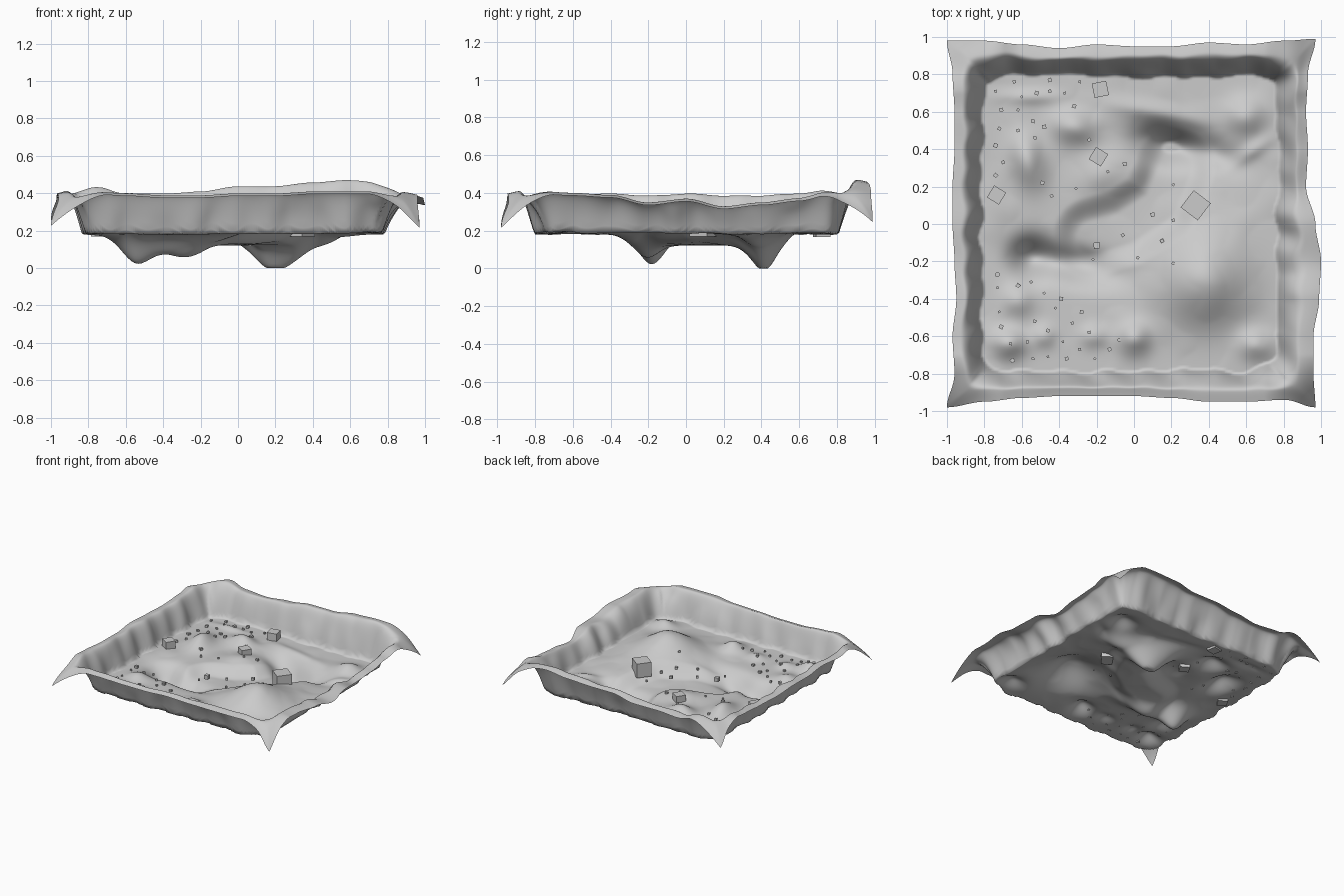
import bpy, bmesh, math, random
from mathutils import Matrix, Vector, noise

random.seed(4)


def smooth(a, b, t):
    t = min(max((t - a) / (b - a), 0), 1)
    return t * t * (3 - 2 * t)


def table(vals, t):
    # smooth interpolation through values spread evenly from -1 to 1
    f = min(max((t + 1) / 2, 0), 0.9999) * (len(vals) - 1)
    i = int(f)
    return vals[i] + (vals[i + 1] - vals[i]) * smooth(0, 1, f - i)


# outer edge distance and rim crest height along each side
EDGE = {
    "left": [1.0, .96, .97, .95, .96, .97, .97, .96, .96, .97, 1.0],
    "right": [.97, .96, .96, .99, 1.0, .97, .92, .93, .92, .93, .97],
    "front": [.98, .95, .93, .92, .92, .92, .93, .95, .95, .94, .98],
    "back": [.98, .98, .96, .94, .96, .95, .95, .97, .96, .98, .99],
}
RIM = {
    "left": [.42, .42, .40, .40, .39, .40, .39, .39, .40, .42, .45],
    "right": [.41, .41, .40, .39, .35, .37, .33, .35, .37, .41, .44],
    "front": [.42, .41, .40, .39, .39, .40, .40, .41, .41, .41, .41],
    "back": [.45, .45, .40, .40, .41, .44, .44, .46, .475, .46, .44],
}

# floor relief: x, y, radius x, radius y, turn, height
RELIEF = [
    (.19, .42, .15, .095, -.2, -.125), (.08, .45, .13, .09, -.1, -.04), (.42, .38, .16, .08, -.4, -.06),
    (-.55, -.18, .10, .11, -.4, -.105), (-.34, -.22, .24, .085, -.2, -.11),
    (.37, -.32, .23, .21, 0, .15), (.40, -.08, .22, .2, 0, .04),
    (-.32, .52, .11, .085, -.3, .07), (-.57, .34, .085, .14, .2, .08),
    (-.16, .28, .16, .1, .5, .03), (.60, .58, .10, .09, 0, .06),
    (.62, .38, .13, .04, .6, .02), (-.67, -.64, .085, .075, 0, .065),
    (.0, -.61, .085, .085, 0, .07), (.65, -.65, .09, .075, 0, .055),
    (-.48, -.60, .06, .06, 0, .03), (-.62, -.41, .08, .08, 0, .04),
    (-.22, -.60, .07, .06, 0, .03), (.1, .6, .25, .05, -.2, .02),
    (-.55, .68, .16, .04, 0, .02),
]
# flat shallow channel between the two pits
CHANNEL = [Vector(p) for p in ((-.22, -.07), (-.05, -.02), (.14, .10), (.22, .30))]


def channel_distance(p):
    best = 9
    for a, b in zip(CHANNEL, CHANNEL[1:]):
        t = min(max((p - a).dot(b - a) / (b - a).length_squared, 0), 1)
        best = min(best, (p - a - (b - a) * t).length)
    return best


def floor_height(x, y):
    z = .18 - .06 * smooth(.22, .08, channel_distance(Vector((x, y))))
    for cx, cy, rx, ry, a, h in RELIEF:
        dx, dy = x - cx, y - cy
        u = (dx * math.cos(a) + dy * math.sin(a)) / rx
        v = (dy * math.cos(a) - dx * math.sin(a)) / ry
        z += h * math.exp(-(u * u + v * v))
    z += .010 * max(0, noise.noise(Vector((x * 6, y * 6, 2))))
    return max(z, .0)


def tray_point(u, v):
    # push the outer border to its wavy outline
    ex = table(EDGE["right" if u > 0 else "left"], v)
    ey = table(EDGE["back" if v > 0 else "front"], u)
    x = u * (1 + (ex - 1) * smooth(.82, 1, abs(u)))
    y = v * (1 + (ey - 1) * smooth(.82, 1, abs(v)))
    # distance measured as a slightly rounded square
    ax = abs(u + (.015 if u > 0 else .03))
    ay = abs(v - (.01 if v > 0 else 0))
    d = (ax ** 14 + ay ** 14) ** (1 / 14)
    ripple = .024 * noise.noise(Vector((x * 7, y * 7, 0))) + .005 * math.sin(30 * (x if ay > ax else y))
    t = min(max((d + ripple - .785) / .135, 0), 1)
    w = 1 - (1 - t) ** 2.1
    # rim crest height with drooping corners
    kx = ax ** 7 / (ax ** 7 + ay ** 7 + 1e-9)
    rim = kx * table(RIM["right" if u > 0 else "left"], v) + (1 - kx) * table(RIM["back" if v > 0 else "front"], u)
    cx, cy = max(0, (abs(u) - .70) / .30), max(0, (abs(v) - .70) / .30)
    rim -= .18 * (cx * cy) ** 1.5
    rim -= .015 * max(0, (max(abs(u), abs(v)) - .88) / .12) ** 2
    return x, y, floor_height(x, y) * (1 - w) + rim * w


# terrain tray: one shaped sheet
bm = bmesh.new()
bmesh.ops.create_grid(bm, x_segments=170, y_segments=170, size=1)
for vert in bm.verts:
    vert.co = tray_point(vert.co.x, vert.co.y)
mesh = bpy.data.meshes.new("terrain_tray")
bm.to_mesh(mesh)
bm.free()
mesh.shade_smooth()
bpy.context.collection.objects.link(bpy.data.objects.new("terrain_tray", mesh))


def add_blocks(name, items):
    # items: x, y, centre z, size, turn
    bm = bmesh.new()
    for x, y, z, s, a in items:
        bmesh.ops.create_cube(bm, size=s, matrix=Matrix.Translation((x, y, z)) @ Matrix.Rotation(a, 4, "Z"))
    me = bpy.data.meshes.new(name)
    bm.to_mesh(me)
    bm.free()
    bpy.context.collection.objects.link(bpy.data.objects.new(name, me))


# large blocks
add_blocks("blocks", [
    (-.18, .72, .206, .078, .2), (-.19, .36, .206, .076, -.55),
    (-.735, .155, .206, .075, -.55), (.33, .10, .225, .115, -.65),
    (-.20, -.115, .187, .032, .1),
])

# scattered pebbles
SPOTS = [
    (-.74, .71), (-.64, .76), (-.60, .68), (-.52, .70), (-.45, .77), (-.45, .71), (-.37, .70), (-.29, .76),
    (-.32, .63), (-.71, .61), (-.62, .61), (-.54, .55), (-.48, .52), (-.72, .51), (-.62, .50), (-.53, .46),
    (-.74, .42), (-.70, .33), (-.74, .26), (-.49, .22), (-.44, .15), (-.24, .45), (-.14, .28), (-.05, .32),
    (-.31, .19), (.21, .21), (-.06, -.06), (.10, .05), (.21, .02), (.15, -.09), (.02, -.18), (.21, -.21),
    (-.73, -.27), (-.73, -.34), (-.62, -.33), (-.55, -.31), (-.48, -.37), (-.42, -.45), (-.39, -.40), (-.28, -.47),
    (-.72, -.47), (-.71, -.55), (-.53, -.52), (-.46, -.57), (-.33, -.53), (-.24, -.58), (-.66, -.64), (-.57, -.63),
    (-.38, -.63), (-.13, -.67), (-.29, -.67), (-.65, -.73), (-.54, -.72), (-.46, -.71), (-.36, -.72), (-.21, -.72),
    (-.08, -.62), (-.22, -.19),
]
add_blocks("pebbles", [(x, y, max(.186, floor_height(x, y) + .005), random.uniform(.012, .022),
                        random.uniform(0, 1.5)) for x, y in SPOTS])
